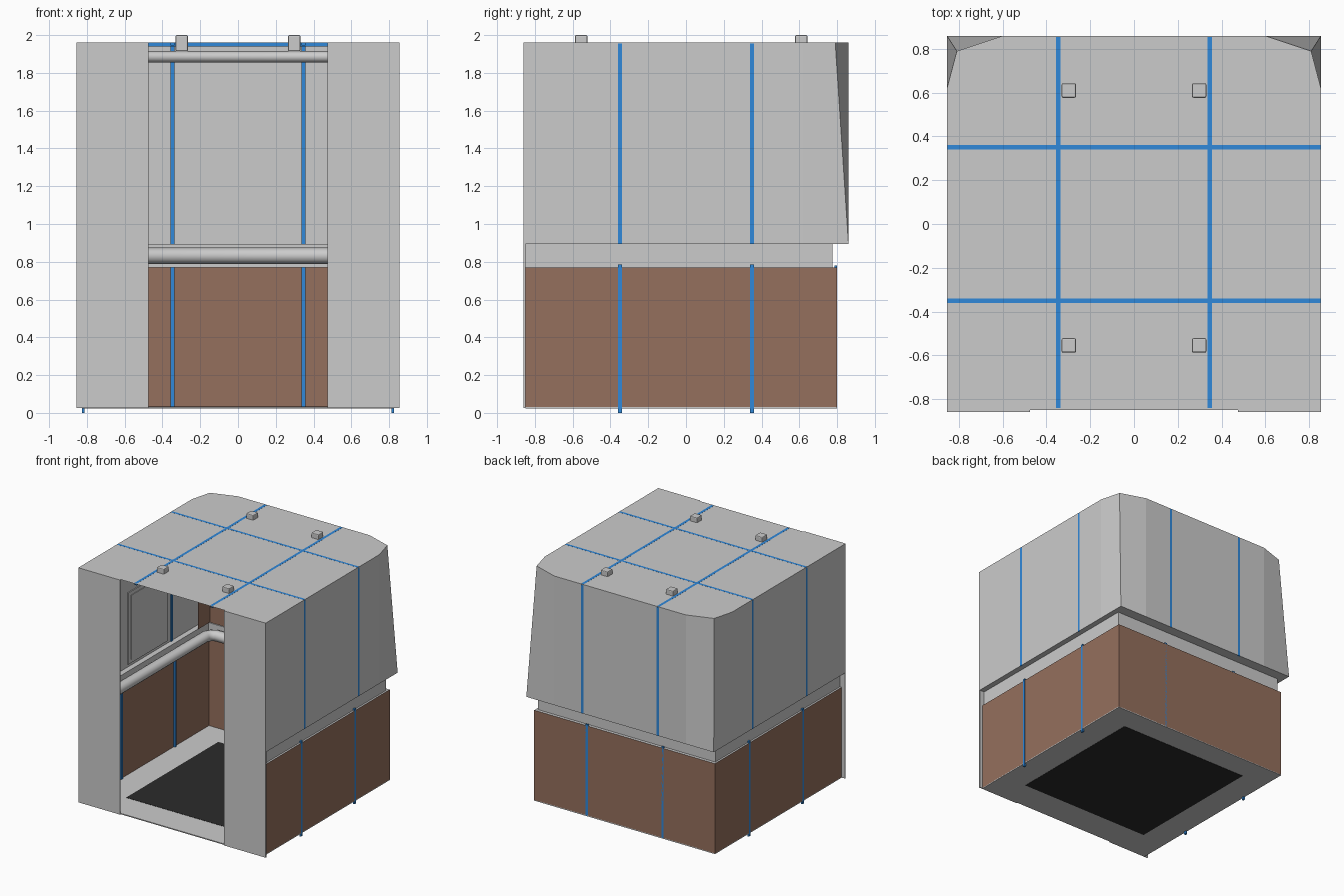
import bpy, bmesh
from mathutils import Vector

if "Cube" in bpy.data.objects:
    bpy.data.objects.remove(bpy.data.objects["Cube"])


def material(name, rgb):
    m = bpy.data.materials.new(name)
    m.diffuse_color = (*rgb, 1)
    m.use_nodes = True
    m.node_tree.nodes["Principled BSDF"].inputs["Base Color"].default_value = m.diffuse_color
    return m


BROWN = material("brown_panel", (0.30, 0.16, 0.11))
BLUE = material("blue_strip", (0.03, 0.25, 0.70))
BLACK = material("black_mat", (0.025, 0.025, 0.025))


def finish(name, bm, mat=None):
    me = bpy.data.meshes.new(name)
    bm.to_mesh(me)
    bm.free()
    ob = bpy.data.objects.new(name, me)
    bpy.context.collection.objects.link(ob)
    if mat:
        me.materials.append(mat)
    return ob


def box(name, lo, hi, mat=None, bevel=0):
    bm = bmesh.new()
    bmesh.ops.create_cube(bm, size=1)
    lo, hi = Vector(lo), Vector(hi)
    for v in bm.verts:
        v.co = Vector([(lo[i] + hi[i]) / 2 + v.co[i] * (hi[i] - lo[i]) for i in range(3)])
    if bevel:
        bmesh.ops.bevel(bm, geom=bm.edges[:], offset=bevel, segments=2,
                        profile=0.5, affect='EDGES')
    return finish(name, bm, mat)


def mirrored_box(name, lo, hi, mat=None):
    box("right_" + name, lo, hi, mat)
    box("left_" + name, (-hi[0], lo[1], lo[2]), (-lo[0], hi[1], hi[2]), mat)


def u_row(z, x, y, cx=None, cy=None):
    # U-shaped wall outline, open at the front
    half = [(x, -0.85), (x, 0.62), (cx or x, cy or y), (0.60, y)]
    return [(a, b, z) for a, b in half] + [(-a, b, z) for a, b in reversed(half)]


def loft(name, rows, mat=None, cap=False):
    bm = bmesh.new()
    vs = [[bm.verts.new(p) for p in r] for r in rows]
    for a, b in zip(vs, vs[1:]):
        for i in range(len(a) - 1):
            bm.faces.new((a[i], a[i + 1], b[i + 1], b[i]))
    if cap:
        bm.faces.new(vs[-1])
    return finish(name, bm, mat)


def rail(name, x, y, z, r):
    # round tube along both sides and the back
    cu = bpy.data.curves.new(name, 'CURVE')
    cu.dimensions = '3D'
    cu.bevel_depth = r
    cu.bevel_resolution = 4
    cu.use_fill_caps = True
    pts = [(x, -0.84), (x, y - 0.06), (x - 0.02, y - 0.02), (x - 0.06, y)]
    pts += [(-a, b) for a, b in reversed(pts)]
    sp = cu.splines.new('POLY')
    sp.points.add(len(pts) - 1)
    for p, (a, b) in zip(sp.points, pts):
        p.co = (a, b, z, 1)
    sp.use_smooth = True
    ob = bpy.data.objects.new(name, cu)
    bpy.context.collection.objects.link(ob)


# lower wall panels
loft("lower_wall_panels", [u_row(0.03, 0.825, 0.80), u_row(0.77, 0.825, 0.80)], BROWN)

# recessed band, flared upper shell and roof
loft("upper_shell", [
    u_row(0.77, 0.825, 0.80),
    u_row(0.77, 0.81, 0.775),
    u_row(0.895, 0.81, 0.775),
    u_row(0.895, 0.855, 0.86),
    u_row(1.96, 0.855, 0.86, 0.81, 0.79)], cap=True)

# floor with inset mat
box("floor_plate", (-0.825, -0.85, 0.024), (0.825, 0.80, 0.032))
box("floor_mat", (-0.60, -0.60, 0.022), (0.60, 0.60, 0.034), BLACK)

# front panels beside the door opening
mirrored_box("front_panel", (0.475, -0.86, 0.025), (0.855, -0.85, 1.96))

# brown lining in the rear upper corners
for s, side in ((1, "right"), (-1, "left")):
    path = [(s * 0.80, 0.62), (s * 0.80, 0.775), (s * 0.60, 0.775)]
    loft(side + "_corner_lining",
         [[(a, b, z) for a, b in path] for z in (0.90, 1.90)], BROWN)

# framed panel on the left wall
box("wall_panel_frame", (-0.853, -0.22, 0.92), (-0.845, 0.29, 1.51))
box("wall_panel", (-0.846, -0.19, 0.95), (-0.840, 0.26, 1.48))

# handrail and ceiling rail
rail("handrail", 0.765, 0.73, 0.832, 0.043)
rail("ceiling_rail", 0.79, 0.755, 1.885, 0.03)

# blue strips across the roof and down the side walls
for y, end in ((-0.35, "front"), (0.35, "rear")):
    box(end + "_roof_strip", (-0.853, y - 0.01, 1.94), (0.853, y + 0.01, 1.9605), BLUE)
    mirrored_box(end + "_upper_side_strip", (0.846, y - 0.01, 0.895), (0.8555, y + 0.01, 1.955), BLUE)
    mirrored_box(end + "_lower_side_strip", (0.812, y - 0.01, 0.0), (0.826, y + 0.01, 0.785), BLUE)

# blue strips along the roof and down the back wall
mirrored_box("long_roof_strip", (0.335, -0.84, 1.945), (0.357, 0.855, 1.9605), BLUE)
mirrored_box("upper_back_strip", (0.335, 0.85, 0.895), (0.357, 0.8605, 1.955), BLUE)
mirrored_box("lower_back_strip", (0.335, 0.787, 0.03), (0.357, 0.80, 0.78), BLUE)

# roof mounting studs
for y, end in ((-0.555, "front"), (0.61, "rear")):
    for s, side in ((1, "right"), (-1, "left")):
        cx = s * 0.298
        box(f"{end}_{side}_roof_stud", (cx - 0.033, y - 0.033, 1.915),
            (cx + 0.033, y + 0.033, 2.0), bevel=0.007)
